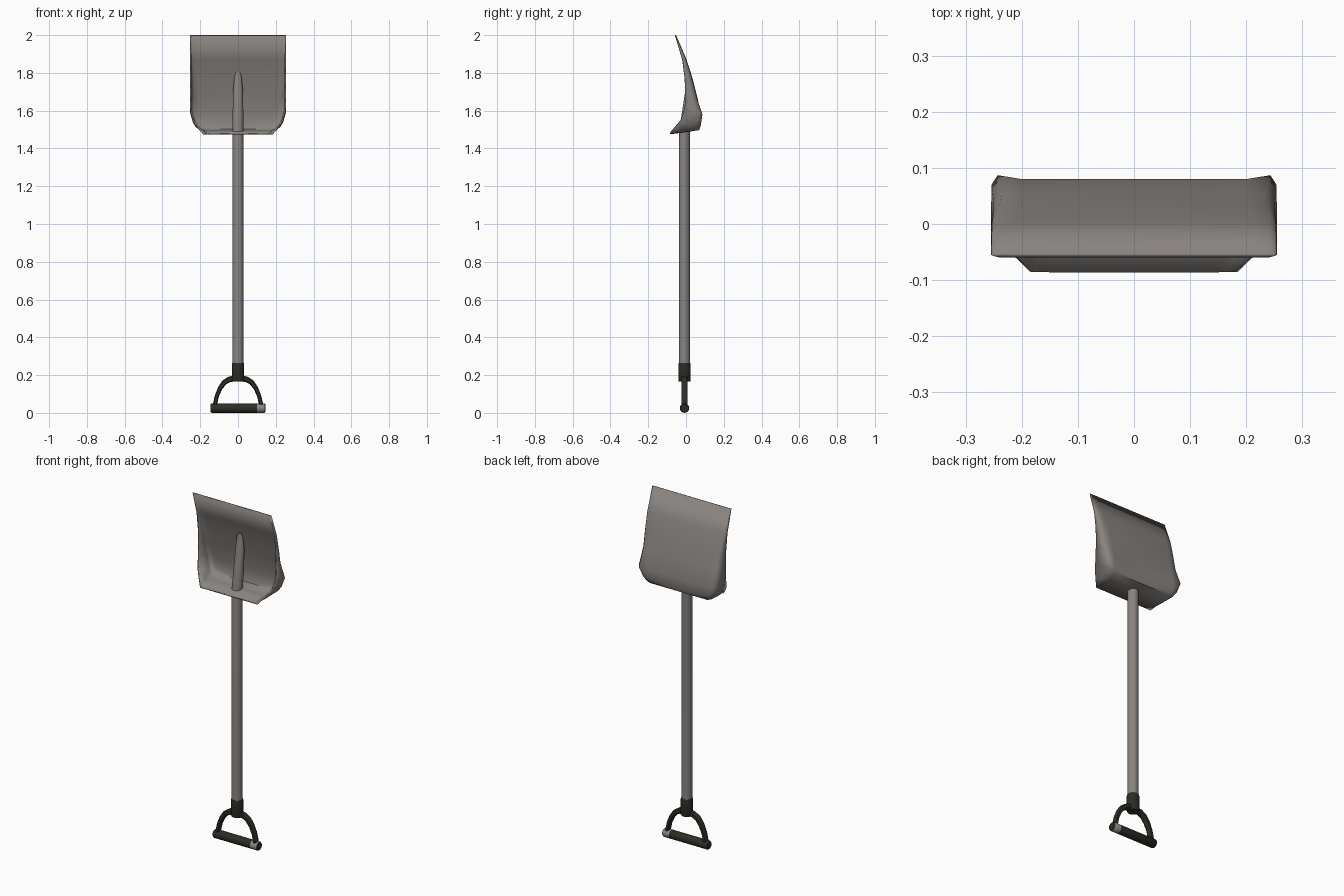
import bpy, bmesh, math
from mathutils import Vector

if "Cube" in bpy.data.objects:
    bpy.data.objects.remove(bpy.data.objects["Cube"])


def material(name, rgb):
    m = bpy.data.materials.new(name)
    m.diffuse_color = (*rgb, 1)
    m.use_nodes = True
    m.node_tree.nodes["Principled BSDF"].inputs["Base Color"].default_value = m.diffuse_color
    return m


METAL = material("worn grey metal", (0.25, 0.23, 0.215))
DARK = material("dark plastic", (0.026, 0.026, 0.019))
LIGHT = material("scuffed grey", (0.27, 0.26, 0.25))


def finish(name, bm, mats, recalc=True, angle=40):
    if recalc:
        bmesh.ops.recalc_face_normals(bm, faces=bm.faces)
    me = bpy.data.meshes.new(name)
    bm.to_mesh(me)
    bm.free()
    for m in mats:
        me.materials.append(m)
    ob = bpy.data.objects.new(name, me)
    bpy.context.collection.objects.link(ob)
    bpy.ops.object.select_all(action='DESELECT')
    ob.select_set(True)
    bpy.context.view_layer.objects.active = ob
    bpy.ops.object.shade_smooth_by_angle(angle=math.radians(angle))
    return ob


def loft(bm, rings):
    """Skin a list of closed point rings and cap both ends."""
    vs = [[bm.verts.new(p) for p in r] for r in rings]
    n = len(vs[0])
    for a, b in zip(vs, vs[1:]):
        for i in range(n):
            bm.faces.new((a[i], a[(i + 1) % n], b[(i + 1) % n], b[i]))
    bm.faces.new(vs[0])
    bm.faces.new(vs[-1])


def z_ring(z, yc, rx, ry, n=20):
    return [(rx * math.cos(2 * math.pi * i / n),
             yc + ry * math.sin(2 * math.pi * i / n), z) for i in range(n)]


Y = -0.008  # shaft axis

# Shaft, with its end tapering into the blade as a socket
bm = bmesh.new()
loft(bm, [z_ring(*r) for r in [
    (0.20, Y, 0.029, 0.029), (1.49, Y, 0.029, 0.029), (1.60, 0.008, 0.028, 0.028),
    (1.72, 0.018, 0.025, 0.020), (1.78, 0.017, 0.019, 0.010), (1.805, 0.014, 0.010, 0.006)]])
finish("shaft", bm, [METAL])

# Collar joining the shaft and handle
bm = bmesh.new()
loft(bm, [z_ring(*r) for r in [
    (0.165, Y, 0.030, 0.030), (0.172, Y, 0.033, 0.033),
    (0.258, Y, 0.033, 0.033), (0.265, Y, 0.031, 0.031)]])
finish("collar", bm, [DARK])

# Curved arms of the D handle: (x, z, half width) along the arm
ARM = [(0.015, 0.182, 0.016), (0.045, 0.178, 0.015), (0.072, 0.162, 0.014),
       (0.095, 0.130, 0.012), (0.112, 0.090, 0.011), (0.125, 0.030, 0.011)]
for side, label in ((-1, "left"), (1, "right")):
    bm = bmesh.new()
    rings = []
    for i, (x, z, w) in enumerate(ARM):
        a, b = ARM[max(i - 1, 0)], ARM[min(i + 1, len(ARM) - 1)]
        d = Vector((b[0] - a[0], 0, b[1] - a[1])).normalized()
        nrm = Vector((-d.z, 0, d.x)) * w
        c = Vector((x, Y, z))
        ring = []
        for u, v in ((1, .6), (.6, 1), (-.6, 1), (-1, .6), (-1, -.6), (-.6, -1), (.6, -1), (1, -.6)):
            p = c + nrm * u + Vector((0, 0.016 * v, 0))
            ring.append((p.x * side, p.y, p.z))
        rings.append(ring)
    loft(bm, rings)
    finish(label + "_handle_arm", bm, [DARK])

# Grip bar with a scuffed band near one end
bm = bmesh.new()
rings = []
for x, r in ((-0.145, 0.021), (-0.140, 0.025), (0.100, 0.025), (0.140, 0.025), (0.145, 0.021)):
    rings.append([(x, Y + r * math.cos(2 * math.pi * i / 16),
                   0.025 + r * math.sin(2 * math.pi * i / 16)) for i in range(16)])
loft(bm, rings)
for f in bm.faces:
    if 0.11 < f.calc_center_median().x < 0.13:
        f.material_index = 1
finish("grip", bm, [DARK, LIGHT])

# Blade half: per row the middle (y, z), then inner, corner, wall and rim points
ROWS = [
    ((-0.085, 1.475), (.150, -.085, 1.475), (.165, -.085, 1.475), (.175, -.085, 1.475), (.185, -.085, 1.475)),
    ((0.000, 1.486), (.170, .000, 1.486), (.190, -.005, 1.488), (.202, -.025, 1.495), (.213, -.058, 1.510)),
    ((0.070, 1.497), (.185, .070, 1.497), (.208, .066, 1.503), (.225, .045, 1.515), (.240, -.030, 1.545)),
    ((0.079, 1.525), (.195, .079, 1.525), (.222, .079, 1.530), (.240, .060, 1.540), (.248, -.017, 1.580)),
    ((0.080, 1.580), (.200, .080, 1.580), (.243, .087, 1.580), (.254, .070, 1.590), (.255, -.006, 1.625)),
    ((0.058, 1.680), (.200, .058, 1.680), (.236, .053, 1.680), (.250, .036, 1.680), (.255, -.004, 1.690)),
    ((0.035, 1.770), (.205, .035, 1.770), (.240, .031, 1.770), (.251, .019, 1.770), (.255, -.006, 1.770)),
    ((0.003, 1.870), (.210, .003, 1.870), (.243, .001, 1.870), (.253, -.005, 1.870), (.255, -.018, 1.870)),
    ((-0.052, 2.0), (.215, -.052, 2.0), (.243, -.052, 2.0), (.251, -.053, 2.0), (.255, -.055, 2.0)),
]
bm = bmesh.new()
grid = [[bm.verts.new((0, *r[0]))] + [bm.verts.new(p) for p in r[1:]] for r in ROWS]
for a, b in zip(grid, grid[1:]):
    for j in range(len(a) - 1):
        bm.faces.new((a[j], a[j + 1], b[j + 1], b[j]))
blade = finish("blade", bm, [METAL], recalc=False, angle=60)
mir = blade.modifiers.new("mirror", 'MIRROR')
mir.use_clip = True
sol = blade.modifiers.new("thickness", 'SOLIDIFY')
sol.thickness = 0.008
sol.offset = 1
# keep thickness ahead of any smoothing modifier
for m in (sol, mir):
    blade.modifiers.move(blade.modifiers.find(m.name), 0)
